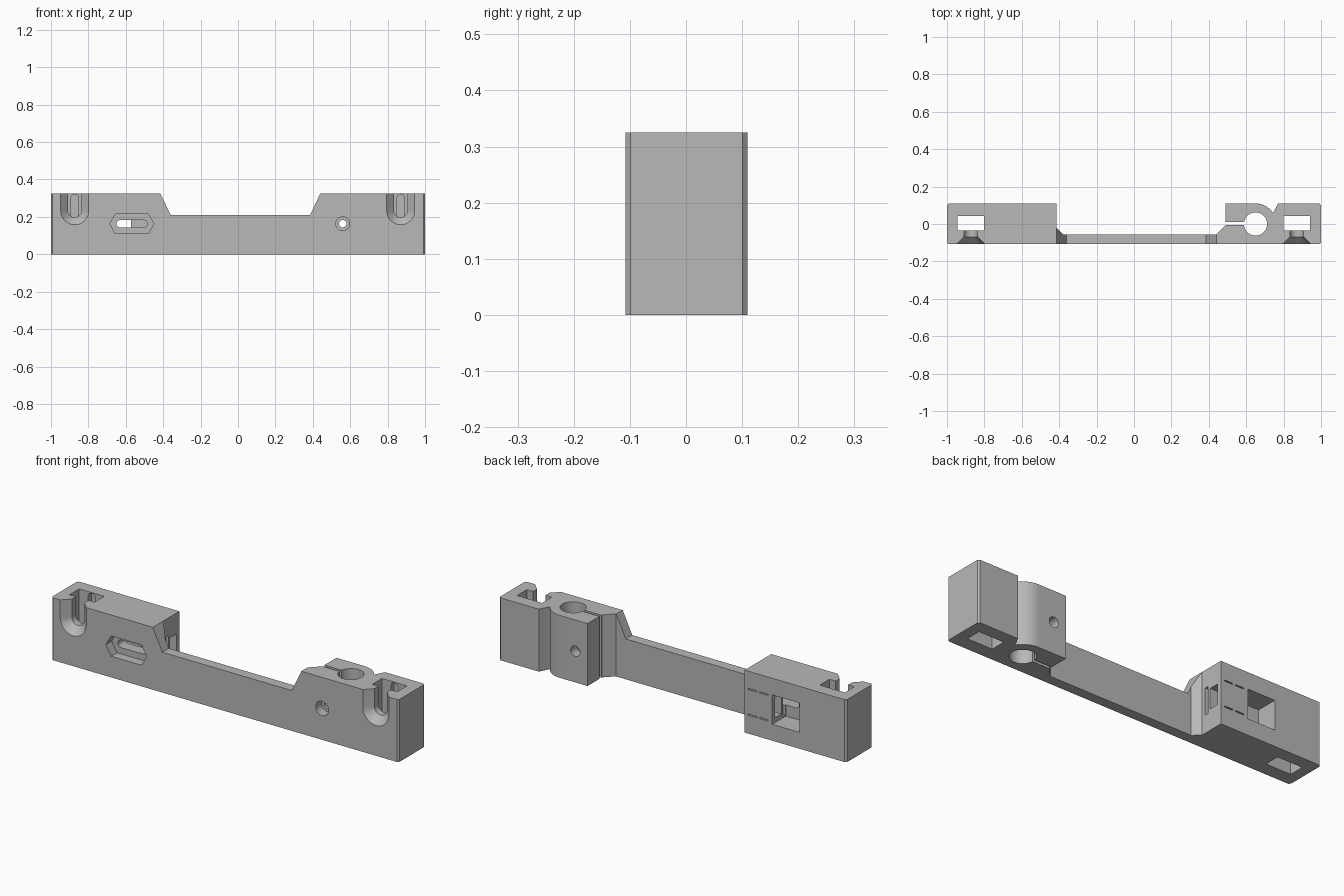
import bpy, bmesh
from math import cos, sin, radians

cube = bpy.data.objects.get("Cube")
if cube:
    bpy.data.objects.remove(cube, do_unlink=True)

H = 0.325        # block height
FRONT, BACK = -0.108, 0.11

grey = bpy.data.materials.new("light grey plastic")
grey.use_nodes = True
colour = (0.48, 0.48, 0.48, 1)
grey.diffuse_color = colour
grey.node_tree.nodes["Principled BSDF"].inputs["Base Color"].default_value = colour


def loft(name, ring_a, ring_b):
    """Closed solid between two rings with equal point counts."""
    bm = bmesh.new()
    a = [bm.verts.new(p) for p in ring_a]
    b = [bm.verts.new(p) for p in ring_b]
    bm.faces.new(a)
    bm.faces.new(b)
    n = len(a)
    for i in range(n):
        j = (i + 1) % n
        bm.faces.new((a[i], a[j], b[j], b[i]))
    bmesh.ops.recalc_face_normals(bm, faces=bm.faces)
    mesh = bpy.data.meshes.new(name)
    bm.to_mesh(mesh)
    bm.free()
    mesh.materials.append(grey)
    ob = bpy.data.objects.new(name, mesh)
    bpy.context.collection.objects.link(ob)
    return ob


def along_z(name, pts, z0, z1):
    return loft(name, [(x, y, z0) for x, y in pts], [(x, y, z1) for x, y in pts])


def along_y(name, pts, y0, y1, pts_end=None):
    return loft(name, [(x, y0, z) for x, z in pts], [(x, y1, z) for x, z in pts_end or pts])


def arc(cx, cy, r, a0, a1, n):
    return [(cx + r * cos(radians(a0 + (a1 - a0) * i / n)),
             cy + r * sin(radians(a0 + (a1 - a0) * i / n))) for i in range(n + 1)]


def circle(cx, cy, r, n=40):
    return arc(cx, cy, r, 0, 360, n)[:-1]


def box(name, x0, x1, y0, y1, z0, z1):
    return along_z(name, [(x0, y0), (x1, y0), (x1, y1), (x0, y1)], z0, z1)


def cut(cutter):
    mod = body.modifiers.new("cut", 'BOOLEAN')
    mod.operation = 'DIFFERENCE'
    mod.solver = 'EXACT'
    mod.object = cutter
    bpy.ops.object.modifier_apply(modifier=mod.name)
    bpy.data.objects.remove(cutter, do_unlink=True)


# Body outline from above: plain block, thin bridge, rounded clamp, end block
c = 0.009
outline = [(-1, FRONT + c), (-1 + c, FRONT), (1 - c, FRONT), (1, FRONT + c),
           (1, BACK - c), (1 - c, BACK), (0.77, BACK)]
outline += arc(0.65, 0, BACK, 32, 90, 14)
outline += [(0.49, BACK), (0.49, -0.007), (0.442, -0.055), (-0.38, -0.055),
            (-0.415, -0.02), (-0.415, BACK), (-1 + c, BACK), (-1, BACK - c)]
body = along_z("bracket_body", outline, 0, H)
bpy.context.view_layer.objects.active = body
body.select_set(True)

# Lowered bridge with sloped ends
cut(along_y("bridge_cutter", [(-0.4629, 0.425), (-0.36, 0.21), (0.385, 0.21), (0.4878, 0.425)],
            -0.2, -0.0195))

# Rod clamp bore and slit
cut(along_z("bore_cutter", circle(0.65, 0, 0.062), -0.1, 0.5))
cut(box("slit_cutter", 0.4, 0.62, -0.005, 0.011, -0.1, 0.5))

# Clamp screw hole with front and back recesses
for r, y0, y1 in ((0.02, -0.2, 0.2), (0.037, -0.2, -0.06), (0.027, 0.06, 0.2)):
    cut(along_y("screw_cutter", circle(0.56, 0.163, r, 32), y0, y1))


# Keyhole mounts: vertical shaft, countersunk slot open at the top
def u_shape(cx, r, top=0.4):
    return [(cx + r, top), (cx - r, top)] + arc(cx, 0.233, r, 180, 360, 20)


for cx in (-0.873, 0.87):
    cut(box("shaft_cutter", cx - 0.072, cx + 0.072, -0.036, 0.044, -0.1, 0.5))
    cut(along_y("slot_cutter", u_shape(cx, 0.036), -0.2, 0.0))
    cut(along_y("countersink_cutter", u_shape(cx, 0.085), -0.118, -0.068, u_shape(cx, 0.035)))
    tip = arc(cx, 0.215, 0.021, 180, 360, 12) + arc(cx, 0.3, 0.021, 0, 180, 12)
    cut(along_y("tip_recess_cutter", tip, 0.0, 0.07))

# Tensioner: elongated hexagon recess, through slot, rear pocket
z = 0.163
hexagon = [(-0.685, z), (-0.655, z + 0.053), (-0.48, z + 0.053),
           (-0.45, z), (-0.48, z - 0.053), (-0.655, z - 0.053)]
cut(along_y("hexagon_cutter", hexagon, -0.2, -0.06))
slot = arc(-0.63, z, 0.02, 90, 270, 12) + arc(-0.505, z, 0.02, -90, 90, 12)
cut(along_y("tensioner_slot_cutter", slot, -0.2, 0.012))
cut(box("pocket_cutter", -0.73, -0.573, -0.003, 0.2, 0.085, 0.238))

# End openings leading into the pocket, and thin rear slits
cut(box("end_slit_cutter", -0.6, -0.3, 0.001, 0.02, 0.093, 0.233))
cut(box("end_window_cutter", -0.6, -0.3, 0.035, 0.088, 0.11, 0.216))
for zs in (0.098, 0.232):
    for x0 in (-0.55, -0.485):
        cut(box("rear_slit_cutter", x0, x0 + 0.05, 0.093, 0.2, zs - 0.003, zs + 0.003))

bpy.ops.object.shade_smooth_by_angle(angle=radians(25))
